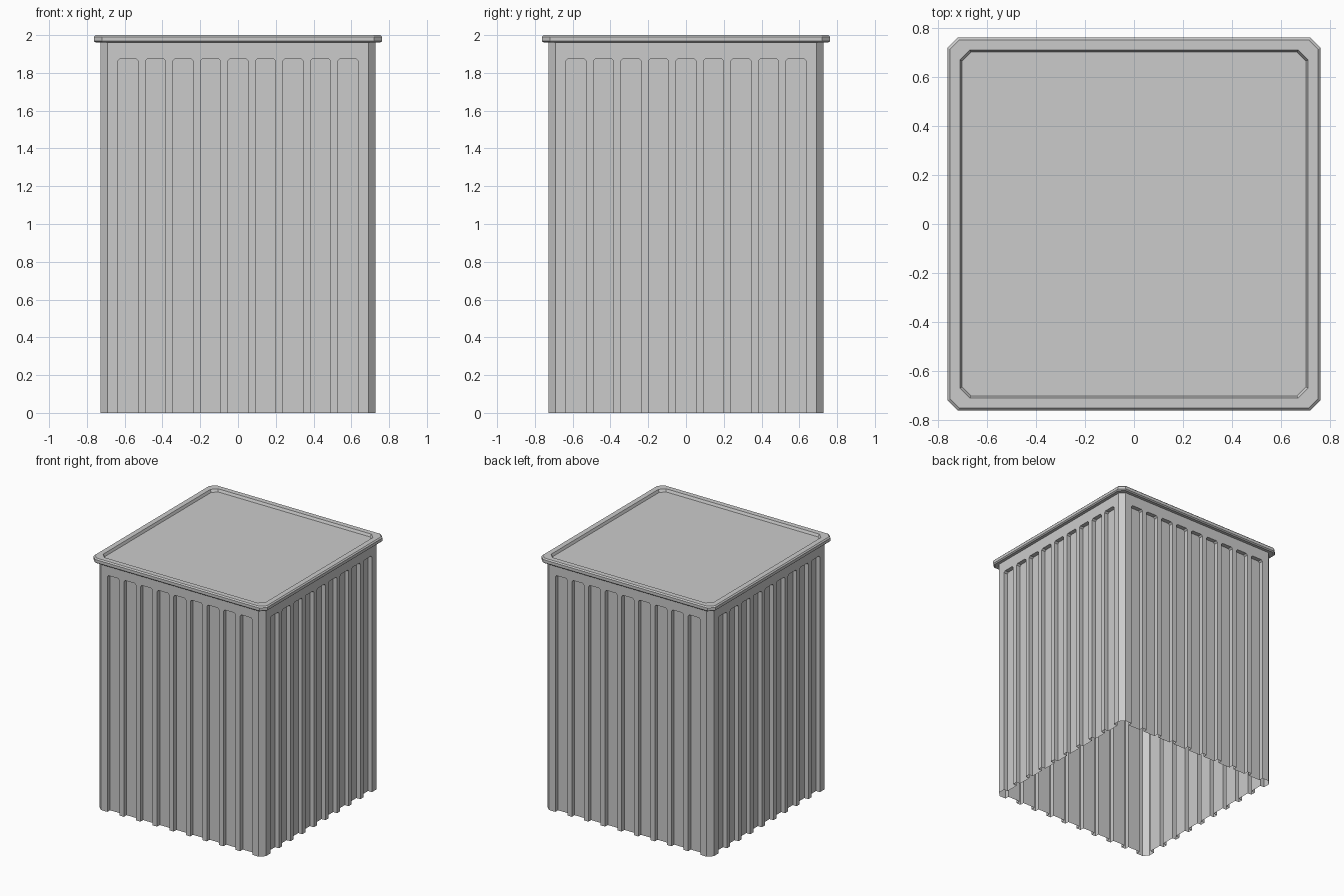
import bpy, bmesh, math
from mathutils import Matrix

if "Cube" in bpy.data.objects:
    bpy.data.objects.remove(bpy.data.objects["Cube"])

HALF, CUT = 0.729, 0.037          # body half width, corner chamfer
TOP = 1.96                        # underside of lid
BAYS, PITCH, WIDTH = 9, 0.1455, 0.107
BAY_TOP, CLIP, DEPTH = 1.875, 0.012, 0.034


def finish(name, bm):
    bmesh.ops.remove_doubles(bm, verts=bm.verts, dist=1e-5)
    mesh = bpy.data.meshes.new(name)
    bm.to_mesh(mesh)
    bm.free()
    obj = bpy.data.objects.new(name, mesh)
    bpy.context.collection.objects.link(obj)
    return obj


def face(bm, pts, rot):
    return bm.faces.new([bm.verts.new(rot @ Matrix.Translation(p).to_translation()) for p in pts])


# Ribbed walls: open-bottomed thin sheet, the same panel turned to four sides
bm = bmesh.new()
for side in range(4):
    rot = Matrix.Rotation(side * math.pi / 2, 3, 'Z')
    e = HALF - CUT
    comb = []
    for i in range(BAYS):
        c = (i - (BAYS - 1) / 2) * PITCH
        l, r = c - WIDTH / 2, c + WIDTH / 2
        path = [(l, 0), (l, BAY_TOP - CLIP), (l + CLIP, BAY_TOP),
                (r - CLIP, BAY_TOP), (r, BAY_TOP - CLIP), (r, 0)]
        comb += path
        inner = -HALF + DEPTH
        # recessed back of the channel
        face(bm, [(x, inner, z) for x, z in reversed(path)], rot)
        # channel sides and ceiling
        for (x0, z0), (x1, z1) in zip(path, path[1:]):
            face(bm, [(x0, -HALF, z0), (x0, inner, z0),
                      (x1, inner, z1), (x1, -HALF, z1)], rot)
    # outer face, cut like a comb around the channels
    outline = [(-e, 0)] + comb + [(e, 0), (e, TOP), (-e, TOP)]
    face(bm, [(x, -HALF, z) for x, z in outline], rot)
    # chamfered corner
    face(bm, [(e, -HALF, 0), (HALF, -e, 0), (HALF, -e, TOP), (e, -HALF, TOP)], rot)
finish("ribbed_walls", bm)

# Lid: chamfered-square rings lofted from the underside, over the lip, to the sunken top
bm = bmesh.new()
profile = [(HALF, CUT, TOP), (0.753, 0.038, TOP), (0.762, 0.041, TOP + 0.008),
           (0.762, 0.041, 1.991), (0.753, 0.038, 2.0), (0.712, 0.04, 2.0),
           (0.703, 0.037, 1.98)]
rings = []
for h, c, z in profile:
    k = h - c
    pts = [(k, -h), (h, -k), (h, k), (k, h), (-k, h), (-h, k), (-h, -k), (-k, -h)]
    rings.append([bm.verts.new((x, y, z)) for x, y in pts])
for a, b in zip(rings, rings[1:]):
    for i in range(8):
        j = (i + 1) % 8
        bm.faces.new((a[i], a[j], b[j], b[i]))
bm.faces.new(rings[-1])
finish("lid", bm)
